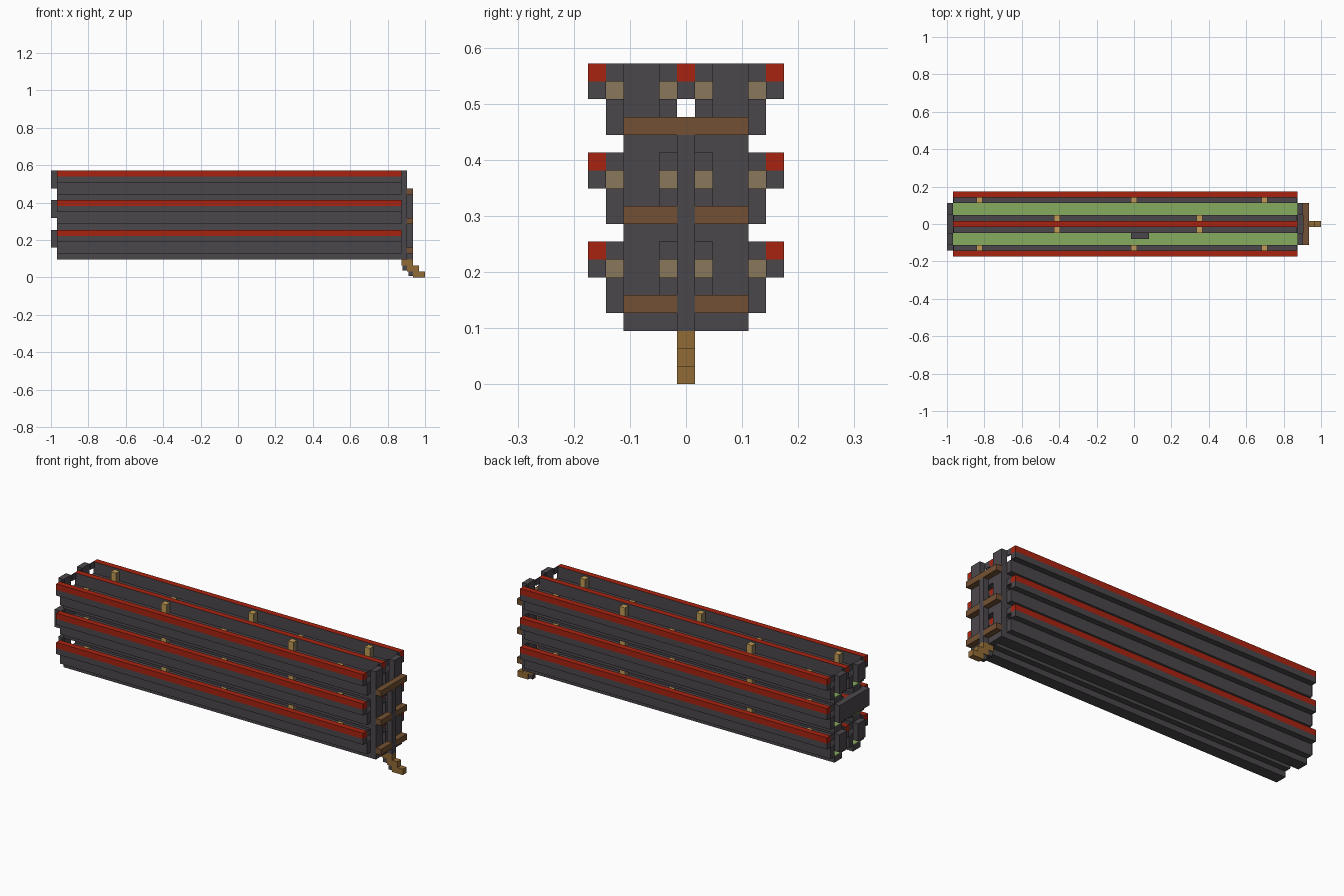
import bpy

U = 2 / 63          # one module of the design grid
X0, X1 = -30.5, 27.5  # ends of the troughs

if "Cube" in bpy.data.objects:
    bpy.data.objects.remove(bpy.data.objects["Cube"])


def material(name, hex_code):
    """Flat colour from an sRGB hex code, stored as linear values."""
    srgb = [int(hex_code[i:i + 2], 16) / 255 for i in (0, 2, 4)]
    colour = [((c + 0.055) / 1.055) ** 2.4 for c in srgb] + [1]
    mat = bpy.data.materials.new(name)
    mat.use_nodes = True
    mat.diffuse_color = colour
    mat.node_tree.nodes["Principled BSDF"].inputs["Base Color"].default_value = colour
    return mat


CHARCOAL = material("charcoal", "4b474b")
RED = material("red", "a92310")
GREEN = material("green", "87ab60")
BROWN = material("brown", "735033")
BRASS = material("brass", "916b35")
TAN = material("tan", "bf9a55")
DULL_TAN = material("dull tan", "8a785b")


def box(name, x, y, z, mat, accent=None, rule=None):
    """Box from (low, high) ranges; faces whose normal meets the rule get the accent."""
    bpy.ops.mesh.primitive_cube_add(size=1)
    ob = bpy.context.object
    ob.name = name
    for v in ob.data.vertices:
        v.co = [(r[0] + r[1]) / 2 * U + c * (r[1] - r[0]) * U
                for r, c in zip((x, y, z), v.co)]
    ob.data.materials.append(mat)
    if accent:
        ob.data.materials.append(accent)
        for f in ob.data.polygons:
            f.material_index = int(rule(f.normal))
    return ob


def sided(side, low, high):
    """Range across the width, mirrored for the side -1."""
    return (low, high) if side > 0 else (-high, -low)


LENGTH = (X0, X1)
for tier, z in enumerate((3, 8, 13)):
    # Shared rail between the two troughs of the tier
    box(f"centre_rail_{tier}", LENGTH, (-0.5, 0.5), (z + 3, z + 4), CHARCOAL)
    box(f"centre_rail_cap_{tier}", LENGTH, (-0.5, 0.5), (z + 4, z + 5), CHARCOAL,
        RED, lambda n: n.z > 0.5 or abs(n.x) > 0.5)

    for side, label in ((1, "back"), (-1, "front")):
        tag = f"{label}_{tier}"
        # Stepped trough: floor, bed, two ledges and the outer rail
        box(f"trough_floor_{tag}", LENGTH, sided(side, 1.5, 3.5), (z, z + 1), CHARCOAL)
        box(f"trough_bed_{tag}", LENGTH, sided(side, 1.5, 3.5), (z + 1, z + 1.1), GREEN)
        for part, low in (("inner", 0.5), ("outer", 3.5)):
            across = sided(side, low, low + 1)
            box(f"{part}_ledge_{tag}", LENGTH, across, (z + 1, z + 3), CHARCOAL)
            # Thin lintels close the ends above the ledges
            for x in (X0, X1 - 0.2):
                box(f"{part}_lintel_{tag}", (x, x + 0.2), across, (z + 4, z + 5), CHARCOAL)
            # Small clips standing on the ledges
            for x in ((-13, 11) if part == "inner" else (-26, 0, 22)):
                box(f"{part}_clip_{tag}", (x - 0.5, x + 0.5), across,
                    (z + 3, z + 4.7), TAN, DULL_TAN, lambda n: abs(n.x) > 0.5)
        across = sided(side, 4.5, 5.5)
        box(f"outer_rail_{tag}", LENGTH, across, (z + 3, z + 4), CHARCOAL)
        box(f"outer_rail_cap_{tag}", LENGTH, across, (z + 4, z + 5), CHARCOAL, RED,
            lambda n: n.z > 0.5 or abs(n.x) > 0.5 or n.y * side > 0.5)

        # End stops closing both ends of the trough
        box(f"right_end_stop_{tag}", (X0 - 1, X0), sided(side, 1.5, 3.5),
            (z + 2, z + 5), CHARCOAL)
        box(f"left_end_stop_{tag}", (X1, X1 + 1), sided(side, 1.5, 3.5),
            (z, z + 5), CHARCOAL)

        # Drain pipes, two per tier beside the column
        box(f"drain_pipe_{tag}", (X1 + 1, X1 + 2), sided(side, 0.5, 3.5),
            (z + 1, z + 2), BROWN)

    # Cross plate behind the drain column
    box(f"cross_plate_{tier}", (X1, X1 + 1), (-3.5, 3.5), (z, z + 1), CHARCOAL)

# Plate joining the end stops of the middle tier
box("end_plate", (X0 - 1, X0), (-4.5, 3.5), (10, 13), CHARCOAL)

# Central drain column with the pipe joint on top
box("drain_column", (X1 + 1, X1 + 2), (-0.5, 0.5), (3, 14), CHARCOAL)
box("drain_joint", (X1 + 1, X1 + 2), (-0.5, 0.5), (14, 15), BROWN)

# Stepped outlet spout with small supports beneath
for i in range(3):
    box(f"spout_step_{i}", (X1 + i, X1 + i + 2), (-0.5, 0.5), (2 - i, 3 - i), BRASS)
for i in range(2):
    box(f"spout_support_{i}", (X1 + i + 0.2, X1 + i + 1), (-0.4, 0.4),
        (1.2 - i * 1, 2 - i), CHARCOAL)

# Pump resting in the front trough of the top tier
box("pump", (-0.5, 2.5), (-2.5, -1.5), (14, 15), CHARCOAL)
